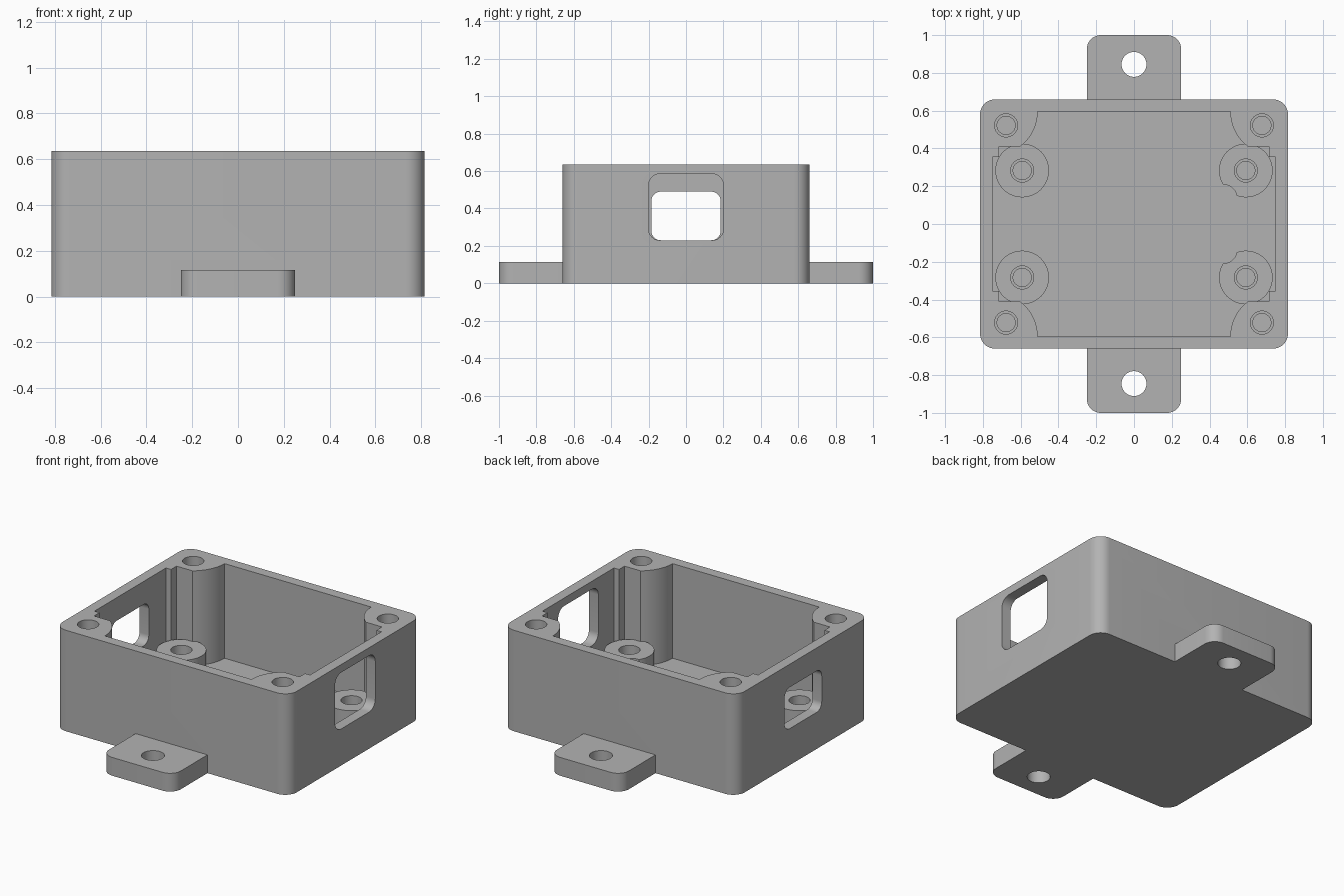
import bpy, bmesh, math
from mathutils import Matrix

cube = bpy.data.objects.get("Cube")
if cube:
    bpy.data.objects.remove(cube, do_unlink=True)

grey = bpy.data.materials.new("plastic_grey")
grey.use_nodes = True
colour = (0.45, 0.45, 0.45, 1)
grey.diffuse_color = colour
grey.node_tree.nodes["Principled BSDF"].inputs["Base Color"].default_value = colour

SIGNS = (-1, 1)
CORNERS = [(sx, sy) for sx in SIGNS for sy in SIGNS]
SIDEWAYS = Matrix(((0, 0, 1, 0), (1, 0, 0, 0), (0, 1, 0, 0), (0, 0, 0, 1)))
HEIGHT, FLOOR = 0.635, 0.04


def arc(cx, cy, r, start, end, steps=10):
    angles = [math.radians(start + (end - start) * i / steps) for i in range(steps + 1)]
    return [(cx + r * math.cos(a), cy + r * math.sin(a)) for a in angles]


def circle(cx, cy, r):
    return arc(cx, cy, r, 0, 360, 48)[:-1]


def rounded_rect(x0, x1, y0, y1, r):
    return (arc(x1 - r, y1 - r, r, 0, 90) + arc(x0 + r, y1 - r, r, 90, 180)
            + arc(x0 + r, y0 + r, r, 180, 270) + arc(x1 - r, y0 + r, r, 270, 360))


def prism(name, outline, low, high, matrix=Matrix()):
    """Extrude a flat outline between two heights."""
    bm = bmesh.new()
    face = bm.faces.new([bm.verts.new((x, y, low)) for x, y in outline])
    top = bmesh.ops.extrude_face_region(bm, geom=[face])
    moved = [v for v in top["geom"] if isinstance(v, bmesh.types.BMVert)]
    bmesh.ops.translate(bm, verts=moved, vec=(0, 0, high - low))
    bmesh.ops.transform(bm, matrix=matrix, verts=bm.verts)
    bmesh.ops.recalc_face_normals(bm, faces=bm.faces)
    mesh = bpy.data.meshes.new(name)
    bm.to_mesh(mesh)
    bm.free()
    mesh.materials.append(grey)
    obj = bpy.data.objects.new(name, mesh)
    bpy.context.collection.objects.link(obj)
    return obj


def combine(target, tool, operation):
    """Apply a boolean and discard the tool."""
    mod = target.modifiers.new(operation, "BOOLEAN")
    mod.operation, mod.object, mod.solver = operation, tool, "EXACT"
    bpy.context.view_layer.objects.active = target
    bpy.ops.object.modifier_apply(modifier=mod.name)
    bpy.data.objects.remove(tool, do_unlink=True)


def cut(target, *args):
    combine(target, prism("cutter", *args), "DIFFERENCE")


# Outer block
body = prism("enclosure_body", rounded_rect(-0.815, 0.815, -0.66, 0.66, 0.08), 0, HEIGHT)

# Cavity, leaving a rounded screw post in every corner
quarter = [(0.75, 0.355), (0.715, 0.355), (0.715, 0.41)] + arc(0.74, 0.595, 0.23, 233.5, 180)
half = quarter + [(-x, y) for x, y in reversed(quarter)]
cut(body, half + [(x, -y) for x, y in reversed(half)], FLOOR, HEIGHT + 0.1)

# Mounting tabs
for s in SIGNS:
    y0, y1 = sorted((s * 0.55, s))
    tab = prism("mounting_tab", rounded_rect(-0.25, 0.25, y0, y1, 0.075), 0, 0.115)
    # keep the tab out of the cavity
    cut(tab, [(-0.4, -0.63), (0.4, -0.63), (0.4, 0.63), (-0.4, 0.63)], -0.1, 0.3)
    combine(body, tab, "UNION")
    cut(body, circle(0, s * 0.845, 0.066), -0.1, 0.3)

# Board standoffs; the pair on one side has a scalloped clearance
for sx, sy in CORNERS:
    cx, cy = sx * 0.592, sy * 0.283
    standoff = prism("standoff", circle(cx, cy, 0.142), FLOOR - 0.02, 0.19)
    if sx > 0:
        cut(standoff, circle(0.475, sy * 0.138, 0.07), FLOOR, 0.3)
    combine(body, standoff, "UNION")

# Stepped blind screw holes in standoffs and corner posts
for sx, sy in CORNERS:
    for x, y, top, step, bottom in ((0.592, 0.283, 0.19, 0.1, 0.05),
                                    (0.677, 0.522, HEIGHT, 0.45, 0.35)):
        cut(body, circle(sx * x, sy * y, 0.061), step, top + 0.05)
        cut(body, circle(sx * x, sy * y, 0.048), bottom, step + 0.02)

# Cable openings in the end walls
cut(body, rounded_rect(-0.2, 0.2, 0.23, 0.585, 0.06), 0.735, 0.9, SIDEWAYS)
cut(body, rounded_rect(-0.185, 0.185, 0.23, 0.49, 0.05), -0.9, -0.735, SIDEWAYS)

# Smooth the rounded corners and keep the edges crisp
bpy.ops.object.select_all(action="DESELECT")
body.select_set(True)
bpy.context.view_layer.objects.active = body
bpy.ops.object.shade_smooth_by_angle(angle=math.radians(30))
